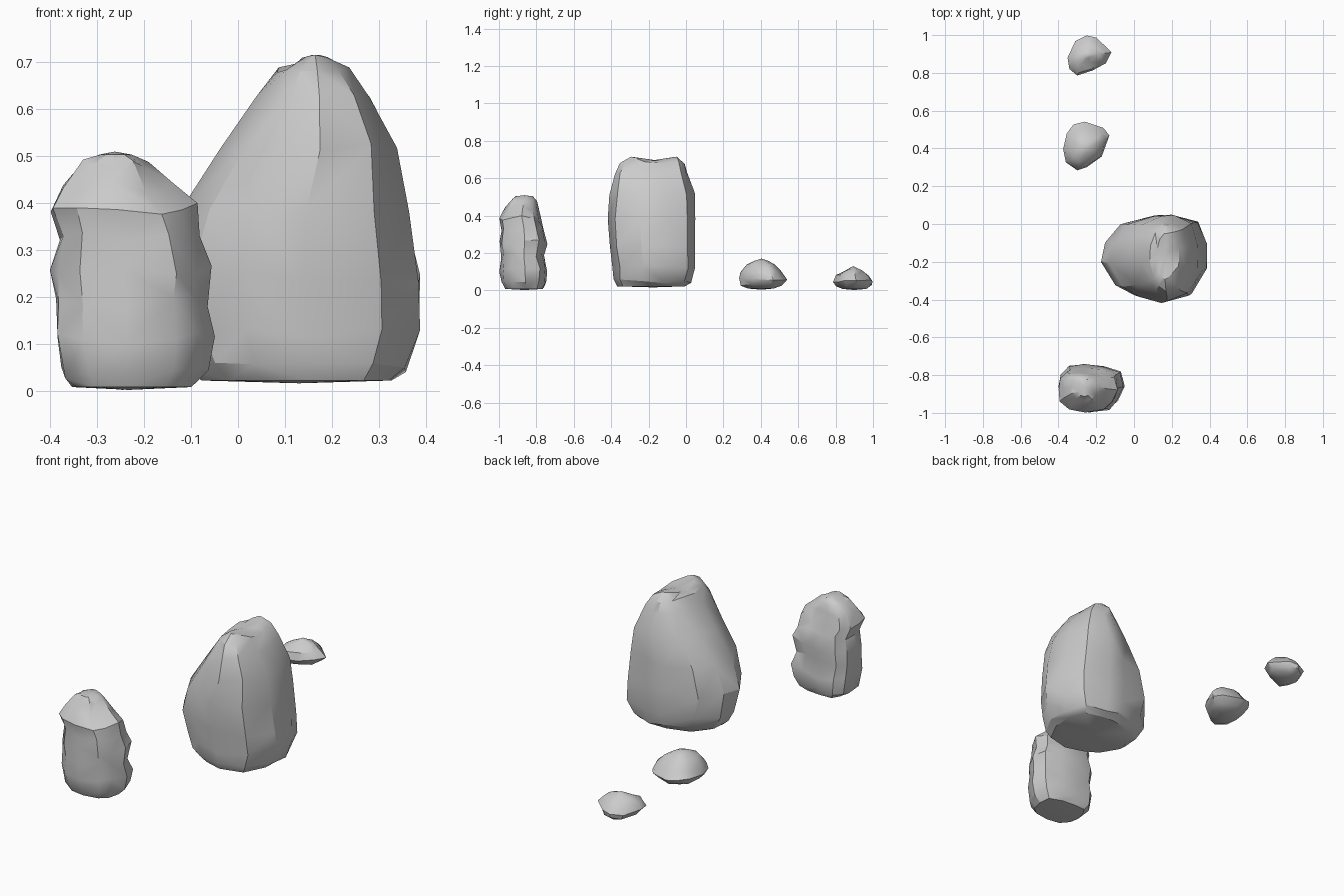
import bpy, bmesh, math, random
from mathutils import Vector

if "Cube" in bpy.data.objects:
    bpy.data.objects.remove(bpy.data.objects["Cube"])


def rock(name, outline, rings, seed, jitter, angle, saddle=0.0, cap=0.006, merge=6):
    """Loft a plan outline through rings of (z, xmin, xmax, ymin, ymax)."""
    rng = random.Random(seed)
    xs, ys = [p[0] for p in outline], [p[1] for p in outline]
    x0, x1, y0, y1 = min(xs), max(xs), min(ys), max(ys)
    bm = bmesh.new()
    loops = []
    for i, (z, a, b, c, d) in enumerate(rings):
        loop = []
        for x, y in outline:
            u, v = (x - x0) / (x1 - x0), (y - y0) / (y1 - y0)
            px, py, pz = a + u * (b - a), c + v * (d - c), z
            # nudge inward a little so the extents stay put
            k = rng.uniform(0, jitter)
            px += ((a + b) / 2 - px) * k
            py += ((c + d) / 2 - py) * k
            if 0 < i < len(rings) - 1:
                pz += rng.uniform(-1, 1) * jitter * 0.22
            if i == len(rings) - 1:
                pz -= saddle * (1 - abs(2 * v - 1))
            loop.append(bm.verts.new((px, py, pz)))
        loops.append(loop)
    n = len(outline)
    for lo, hi in zip(loops, loops[1:]):
        for i in range(n):
            j = (i + 1) % n
            # alternate diagonals give irregular chipped facets
            if rng.random() < 0.5:
                bm.faces.new((lo[i], lo[j], hi[j]))
                bm.faces.new((lo[i], hi[j], hi[i]))
            else:
                bm.faces.new((lo[i], lo[j], hi[i]))
                bm.faces.new((lo[j], hi[j], hi[i]))
    for loop, dz in ((loops[0], -0.006), (loops[-1], cap)):
        mid = sum((v.co for v in loop), Vector()) / n
        tip = bm.verts.new(mid + Vector((0, 0, dz)))
        for i in range(n):
            bm.faces.new((loop[i], loop[(i + 1) % n], tip))
    bmesh.ops.dissolve_limit(bm, angle_limit=math.radians(merge),
                             verts=bm.verts[:], edges=bm.edges[:])
    bmesh.ops.triangulate(bm, faces=bm.faces[:])
    bmesh.ops.recalc_face_normals(bm, faces=bm.faces[:])
    for f in bm.faces:
        f.smooth = True
    mesh = bpy.data.meshes.new(name)
    bm.to_mesh(mesh)
    bm.free()
    mesh.set_sharp_from_angle(angle=math.radians(angle))
    obj = bpy.data.objects.new(name, mesh)
    bpy.context.collection.objects.link(obj)
    return obj


# Large boulder: broad base, steep front and back, saddle on top
rock("large_boulder",
     [(-.18, -.2), (-.16, -.09), (-.07, .01), (.1, .06), (.2, .06), (.34, .02),
      (.39, -.1), (.395, -.24), (.31, -.38), (.14, -.42), (0, -.39), (-.1, -.33)],
     [(.022, -.08, .33, -.37, .0),
      (.05, -.12, .365, -.395, .035),
      (.12, -.16, .397, -.40, .053),
      (.24, -.185, .397, -.415, .05),
      (.38, -.135, .37, -.425, .05),
      (.52, -.04, .345, -.41, .047),
      (.63, .035, .285, -.387, .01),
      (.685, .08, .24, -.355, -.005),
      (.715, .12, .2, -.3, -.05)],
     3, .05, 28, saddle=.03, cap=-.008)

# Tall front stone: lumpy upright block with a pinched waist
rock("tall_stone",
     [(-.40, -.86), (-.39, -.79), (-.35, -.745), (-.26, -.735), (-.16, -.75), (-.07, -.78),
      (-.05, -.86), (-.08, -.94), (-.13, -.985), (-.24, -1), (-.34, -.985), (-.39, -.93)],
     [(.008, -.355, -.09, -.97, -.76),
      (.04, -.378, -.062, -.99, -.742),
      (.11, -.395, -.048, -1, -.735),
      (.19, -.393, -.06, -.99, -.757),
      (.26, -.403, -.05, -1, -.74),
      (.33, -.388, -.075, -.99, -.755),
      (.385, -.403, -.085, -1, -.77),
      (.43, -.38, -.135, -.97, -.785),
      (.48, -.335, -.19, -.935, -.795),
      (.503, -.295, -.225, -.915, -.815)],
     8, .07, 32)

# Two low pebbles behind, with undercut bases
rock("middle_pebble",
     [(-.30, .285), (-.36, .33), (-.375, .40), (-.355, .48), (-.32, .53), (-.26, .545),
      (-.16, .51), (-.13, .47), (-.17, .36), (-.25, .305)],
     [(.01, -.31, -.2, .33, .47),
      (.03, -.35, -.155, .29, .515),
      (.06, -.377, -.13, .28, .545),
      (.10, -.365, -.145, .29, .51),
      (.135, -.335, -.18, .325, .475),
      (.158, -.295, -.22, .365, .44)],
     5, .03, 40, cap=.012)
rock("rear_pebble",
     [(-.30, .785), (-.34, .82), (-.35, .88), (-.31, .97), (-.25, 1), (-.20, .99),
      (-.12, .91), (-.15, .85), (-.22, .81)],
     [(.008, -.29, -.19, .835, .965),
      (.025, -.33, -.145, .80, .995),
      (.05, -.353, -.117, .785, 1),
      (.08, -.335, -.14, .80, .98),
      (.105, -.305, -.18, .845, .945),
      (.12, -.265, -.22, .875, .915)],
     6, .03, 40, cap=.01)
